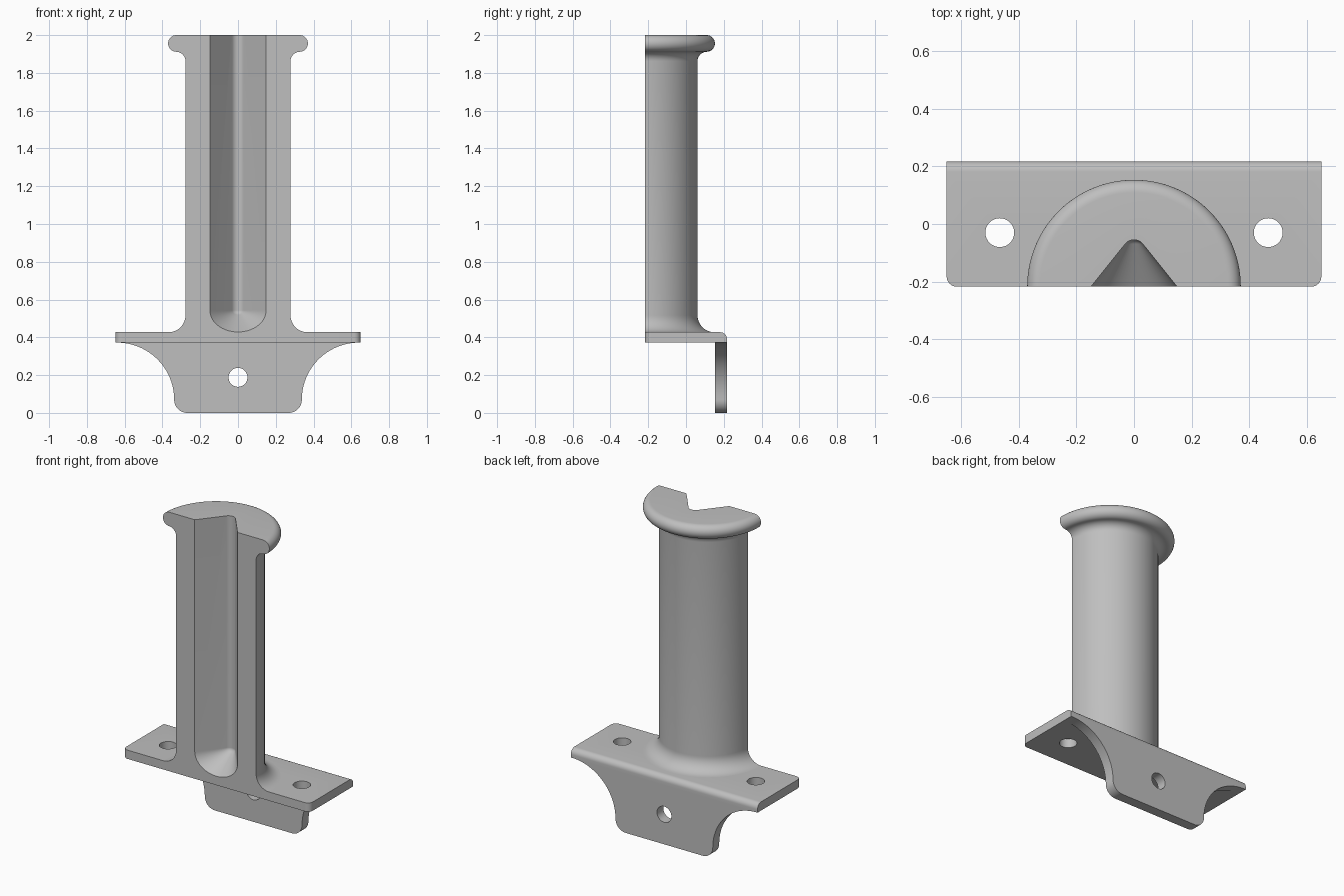
import bpy, bmesh
from math import sin, cos, pi, radians
from mathutils import Vector

if "Cube" in bpy.data.objects:
    bpy.data.objects.remove(bpy.data.objects["Cube"])

FRONT, BACK = -0.217, 0.217
PLATE_LOW, PLATE_TOP = 0.372, 0.427

grey = bpy.data.materials.new("plain grey")
grey.use_nodes = True
colour = (0.52, 0.52, 0.52, 1)
grey.diffuse_color = colour
grey.node_tree.nodes["Principled BSDF"].inputs["Base Color"].default_value = colour


def arc(cx, cy, r, start, end, steps=12):
    angles = [radians(start + (end - start) * i / steps) for i in range(steps + 1)]
    return [(cx + r * cos(a), cy + r * sin(a)) for a in angles]


def mirrored(half):
    return half + [(-x, y) for x, y in reversed(half)]


def finish(name, bm):
    bmesh.ops.remove_doubles(bm, verts=bm.verts, dist=1e-5)
    bmesh.ops.recalc_face_normals(bm, faces=bm.faces)
    mesh = bpy.data.meshes.new(name)
    bm.to_mesh(mesh)
    bm.free()
    obj = bpy.data.objects.new(name, mesh)
    bpy.context.collection.objects.link(obj)
    mesh.materials.append(grey)
    return obj


def extruded(points, direction):
    bm = bmesh.new()
    face = bm.faces.new([bm.verts.new(p) for p in points])
    out = bmesh.ops.extrude_face_region(bm, geom=[face], use_keep_orig=True)
    moved = [g for g in out["geom"] if isinstance(g, bmesh.types.BMVert)]
    bmesh.ops.translate(bm, verts=moved, vec=direction)
    return bm


def cut(obj, cutter):
    mod = obj.modifiers.new("cut", "BOOLEAN")
    mod.operation, mod.solver, mod.object = "DIFFERENCE", "EXACT", cutter
    bpy.context.view_layer.objects.active = obj
    bpy.ops.object.modifier_apply(modifier=mod.name)
    bpy.data.objects.remove(cutter)


def drill(obj, x, y, z, along_y=False):
    ring = arc(0, 0, 0.05, 0, 360, 40)[:-1]
    if along_y:
        bm = extruded([(x + a, y - 0.2, z + b) for a, b in ring], (0, 0.4, 0))
    else:
        bm = extruded([(x + a, y + b, z - 0.2) for a, b in ring], (0, 0, 0.4))
    cut(obj, finish("hole_cutter", bm))


# Flat mounting plate: rounded front corners and a softened back edge
outline = mirrored([(0.649, BACK)] + list(reversed(arc(0.614, FRONT + 0.035, 0.035, -90, 0))))
bm = extruded([(x, y, PLATE_LOW) for x, y in outline], (0, 0, PLATE_TOP - PLATE_LOW))
back_edge = [e for e in bm.edges if all(v.co.y > BACK - 0.001 and v.co.z > PLATE_TOP - 0.001 for v in e.verts)]
bmesh.ops.bevel(bm, geom=back_edge, offset=0.036, segments=8, profile=0.5, affect="EDGES")
plate = finish("mounting_plate", bm)
for side in (-1, 1):
    drill(plate, side * 0.465, -0.03, 0.4)

# Hanging tab: concave shoulders and rounded lower corners
outline = mirrored(arc(0.64, 0.07, 0.302, 90, 180, 24) + arc(0.268, 0.07, 0.07, 0, -90))
bm = extruded([(x, 0.153, z) for x, z in outline], (0, BACK - 0.153, 0))
tab = finish("hanging_tab", bm)
drill(tab, 0, 0.18, 0.188, along_y=True)

# Half-round post with a fillet at the foot and a rounded lip at the top
profile = [(0, PLATE_TOP)] + arc(0.368, PLATE_TOP + 0.09, 0.09, 270, 180)
profile += arc(0.328, 1.862, 0.05, 180, 90, 8) + arc(0.326, 1.956, 0.044, -90, 90, 16) + [(0, 2)]
bm = bmesh.new()
verts = [bm.verts.new((r, FRONT, z)) for r, z in profile]
edges = [bm.edges.new(pair) for pair in zip(verts, verts[1:])]
bmesh.ops.spin(bm, geom=verts + edges, cent=(0, FRONT, 0), axis=(0, 0, 1), angle=pi, steps=64)
bmesh.ops.remove_doubles(bm, verts=bm.verts, dist=1e-5)
bmesh.ops.holes_fill(bm, edges=[e for e in bm.edges if e.is_boundary], sides=0)
post = finish("half_round_post", bm)

# V-shaped groove with a rounded root and a scooped lower end
sections = [(0.213, -0.297)] + [p for p in arc(0, -0.095, 0.04, 39, 88, 8)]
bm = bmesh.new()
rings = []
for w, y in sections:
    scoop = [(w * x, y, 0.543 + 0.77 * w * z) for x, z in arc(0, 0, 1, 180, 360, 32)]
    rings.append([bm.verts.new(p) for p in [(w, y, 2.1), (-w, y, 2.1)] + scoop])
for a, b in zip(rings, rings[1:]):
    for i in range(len(a)):
        j = (i + 1) % len(a)
        bm.faces.new((a[i], a[j], b[j], b[i]))
bm.faces.new(rings[0])
bm.faces.new(rings[-1])
cut(post, finish("groove_cutter", bm))

# Smooth shading with crisp edges
bpy.ops.object.select_all(action="DESELECT")
for obj in (plate, tab, post):
    obj.select_set(True)
bpy.context.view_layer.objects.active = post
bpy.ops.object.shade_smooth_by_angle(angle=radians(30))
